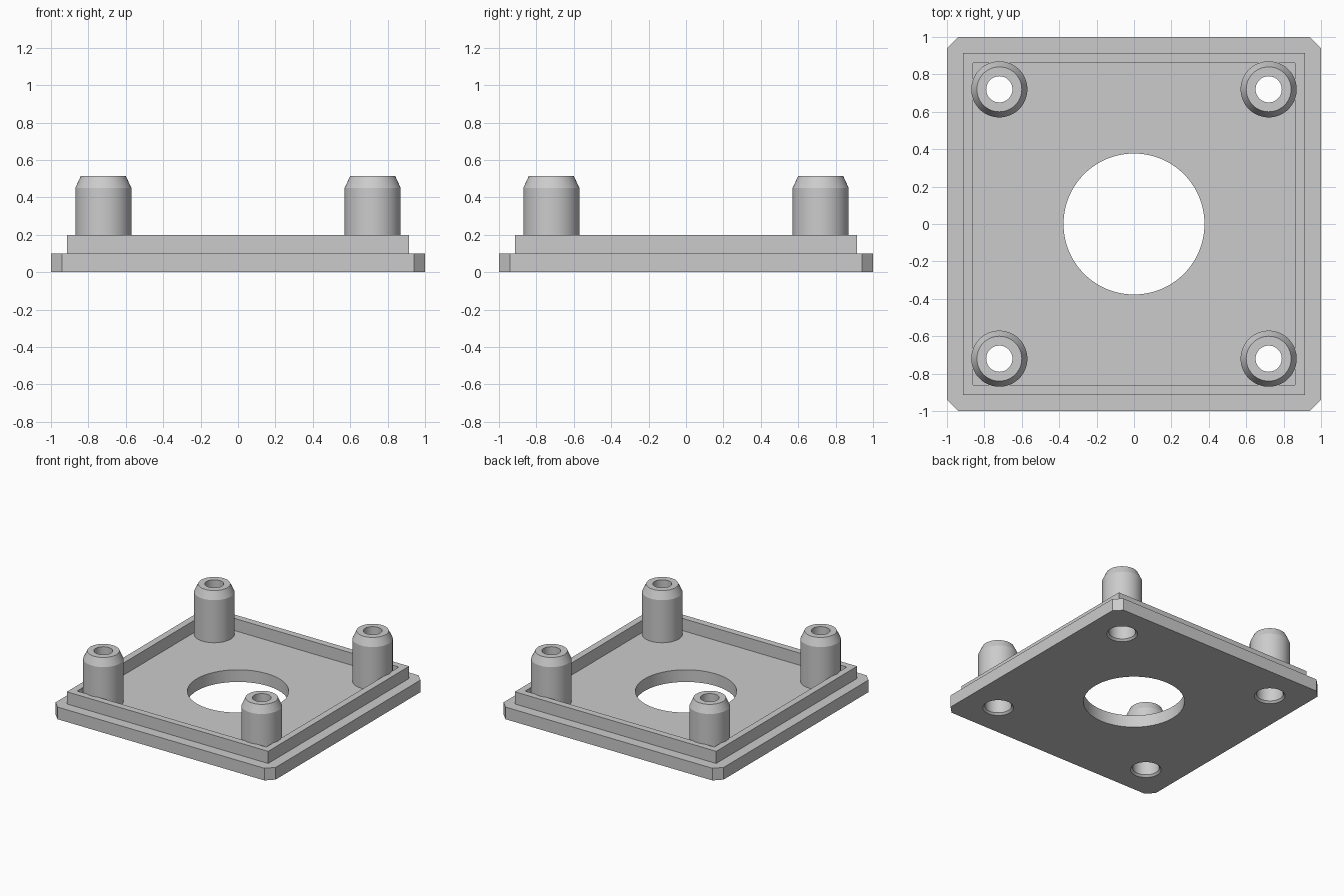
import bpy, bmesh
from math import cos, sin, pi, sqrt, radians

if "Cube" in bpy.data.objects:
    bpy.data.objects.remove(bpy.data.objects["Cube"], do_unlink=True)

grey = bpy.data.materials.new("light_grey")
grey.use_nodes = True
grey.diffuse_color = (0.6, 0.6, 0.6, 1)
grey.node_tree.nodes["Principled BSDF"].inputs["Base Color"].default_value = (0.6, 0.6, 0.6, 1)


def make_object(name, bm, location=(0, 0, 0)):
    bmesh.ops.recalc_face_normals(bm, faces=bm.faces)
    mesh = bpy.data.meshes.new(name)
    bm.to_mesh(mesh)
    bm.free()
    mesh.materials.append(grey)
    obj = bpy.data.objects.new(name, mesh)
    obj.location = location
    bpy.context.collection.objects.link(obj)
    return obj


def lathe(name, profile, location=(0, 0, 0), sides=64, start=0.0):
    """Turn a closed (radius, height) outline around the vertical axis."""
    bm = bmesh.new()
    rings = []
    for i in range(sides):
        a = start + 2 * pi * i / sides
        rings.append([bm.verts.new((r * cos(a), r * sin(a), z)) for r, z in profile])
    n = len(profile)
    for i in range(sides):
        a, b = rings[i], rings[(i + 1) % sides]
        for j in range(n):
            k = (j + 1) % n
            if profile[j][0] > 0 or profile[k][0] > 0:
                bm.faces.new((a[j], b[j], b[k], a[k]))
    bmesh.ops.remove_doubles(bm, verts=bm.verts, dist=1e-5)
    return make_object(name, bm, location)


def activate(obj):
    bpy.ops.object.select_all(action='DESELECT')
    obj.select_set(True)
    bpy.context.view_layer.objects.active = obj


def cut(target, cutter):
    mod = target.modifiers.new("cut", 'BOOLEAN')
    mod.operation = 'DIFFERENCE'
    mod.solver = 'EXACT'
    mod.object = cutter
    activate(target)
    bpy.ops.object.modifier_apply(modifier=mod.name)
    bpy.data.objects.remove(cutter, do_unlink=True)


PLATE, RIM_TOP, POST_TOP = 0.1, 0.2, 0.515
POST_AT = 0.72

# Base plate with clipped corners
bm = bmesh.new()
bmesh.ops.create_cube(bm, size=1)
for v in bm.verts:
    v.co = (v.co.x * 2, v.co.y * 2, (v.co.z + 0.5) * PLATE)
upright = [e for e in bm.edges if abs(e.verts[0].co.z - e.verts[1].co.z) > 0.01]
bmesh.ops.bevel(bm, geom=upright, offset=0.06, segments=1, affect='EDGES')
base_plate = make_object("base_plate", bm)

# Large centre opening
cut(base_plate, lathe("opening_cutter",
                      [(0, -0.1), (0.377, -0.1), (0.377, 0.3), (0, 0.3)], sides=96))

# Raised square rim
k = sqrt(2)
lathe("rim", [(0.915 * k, PLATE), (0.915 * k, RIM_TOP), (0.86 * k, RIM_TOP), (0.86 * k, PLATE)],
      sides=4, start=pi / 4)

# Hollow corner posts, with screw holes through the plate
hole = [(0, -0.1), (0.115, -0.1), (0.115, 0), (0.1, 0.015), (0.1, 0.2), (0, 0.2)]
post = [(0.15, PLATE), (0.15, 0.45), (0.12, POST_TOP), (0.07, POST_TOP),
        (0.07, 0.42), (0.1, 0.42), (0.1, PLATE)]
for front, y in (("front", -POST_AT), ("back", POST_AT)):
    for side, x in (("right", -POST_AT), ("left", POST_AT)):
        cut(base_plate, lathe("hole_cutter", hole, (x, y, 0)))
        activate(lathe(f"{front}_{side}_post", post, (x, y, 0)))
        bpy.ops.object.shade_smooth_by_angle(angle=radians(20))

activate(base_plate)
bpy.ops.object.shade_smooth_by_angle(angle=radians(20))
